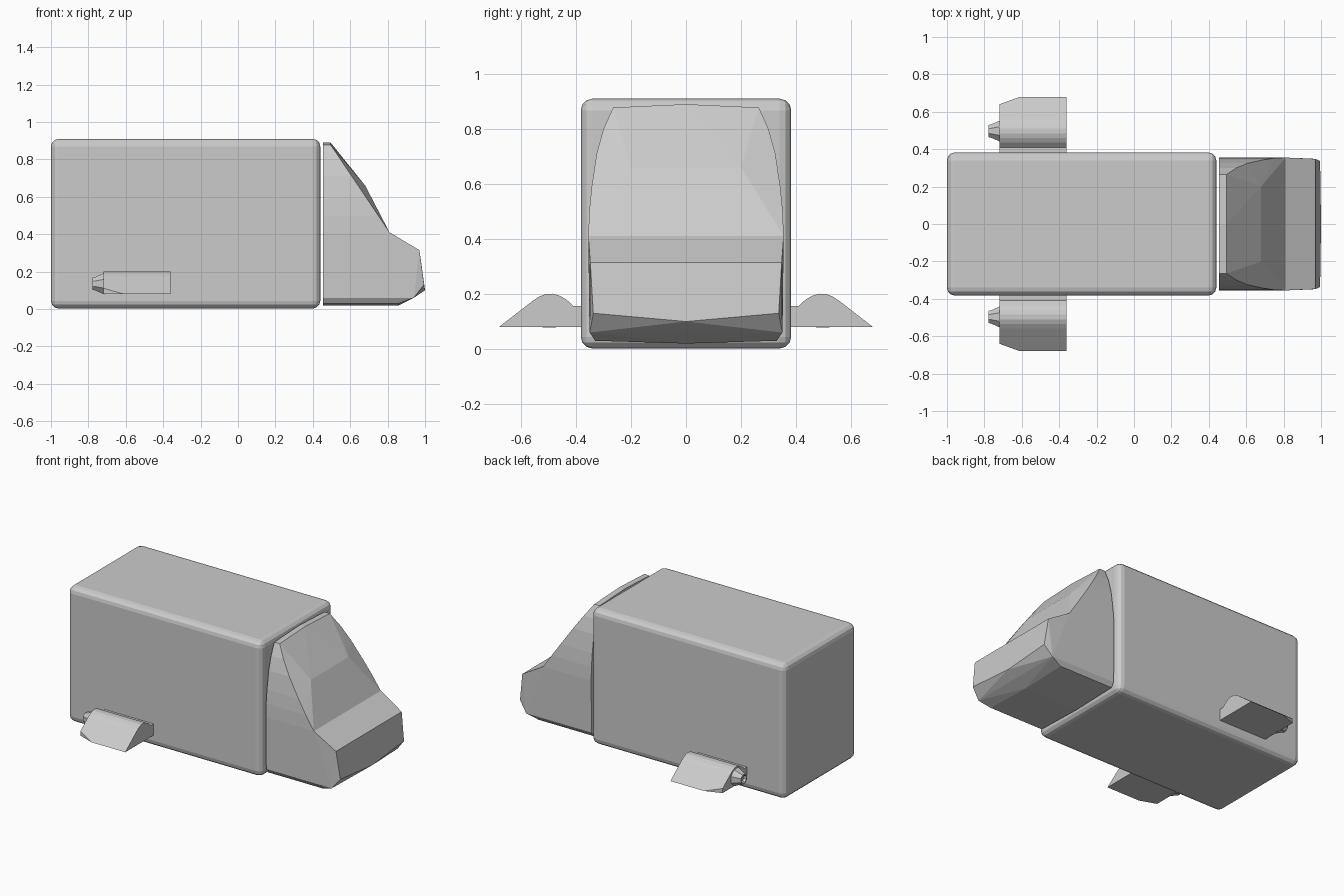
import bpy, bmesh, math
from mathutils import Vector

cube = bpy.data.objects.get("Cube")
if cube:
    bpy.data.objects.remove(cube, do_unlink=True)

grey = bpy.data.materials.new("light_grey")
grey.use_nodes = True
grey.diffuse_color = (0.6, 0.6, 0.6, 1)
grey.node_tree.nodes["Principled BSDF"].inputs["Base Color"].default_value = (0.6, 0.6, 0.6, 1)


def finish(name, bm):
    bmesh.ops.recalc_face_normals(bm, faces=bm.faces)
    mesh = bpy.data.meshes.new(name)
    bm.to_mesh(mesh)
    bm.free()
    mesh.materials.append(grey)
    obj = bpy.data.objects.new(name, mesh)
    bpy.context.collection.objects.link(obj)
    return obj


def add_hull(bm, points):
    """Convex solid around points, mirrored over the centre line."""
    verts = [bm.verts.new((x, s * y, z)) for x, y, z in points for s in ((1, -1) if y else (1,))]
    res = bmesh.ops.convex_hull(bm, input=verts)
    spare = {v for v in res["geom_interior"] if isinstance(v, bmesh.types.BMVert)}
    bmesh.ops.delete(bm, geom=list(spare), context='VERTS')


# Cargo box with rounded edges
bm = bmesh.new()
bmesh.ops.create_cube(bm, size=1)
bmesh.ops.scale(bm, vec=(1.44, 0.765, 0.908), verts=bm.verts)
bmesh.ops.translate(bm, vec=(-0.28, 0, 0.456), verts=bm.verts)
bmesh.ops.bevel(bm, geom=bm.edges[:], offset=0.042, segments=3, profile=0.5, affect='EDGES')
finish("cargo_box", bm)

# Cab: upper windscreen section and lower bonnet section
BACK, WAIST = 0.455, 0.41
bm = bmesh.new()
upper = [(BACK, 0, 0.89), (0.495, 0, 0.89), (0.68, 0.2, 0.66)]
for y, z in [(0.355, WAIST), (0.352, 0.5), (0.343, 0.59), (0.325, 0.71), (0.3, 0.8), (0.265, 0.878)]:
    front = 0.495 + (0.878 - z) / (0.878 - WAIST) * 0.315
    upper += [(BACK, y, z), (front, y, z)]
add_hull(bm, upper)

lower = [(BACK, 0.355, WAIST), (0.81, 0.355, WAIST), (BACK, 0.352, 0.13), (BACK, 0.35, 0.06),
         (BACK, 0.33, 0.03), (BACK, 0, 0.02), (0.97, 0.348, 0.315), (0.995, 0.337, 0.13),
         (1.0, 0, 0.1), (0.94, 0.35, 0.06), (0.86, 0.33, 0.03), (0.86, 0, 0.02)]
add_hull(bm, lower)
# Remove the inner wall where both sections meet
inner = [f for f in bm.faces if all(abs(v.co.z - WAIST) < 0.001 for v in f.verts)]
bmesh.ops.delete(bm, geom=inner, context='FACES')
bmesh.ops.remove_doubles(bm, verts=bm.verts, dist=0.001)
bmesh.ops.dissolve_limit(bm, angle_limit=math.radians(1), verts=bm.verts, edges=bm.edges)
finish("cab", bm)

# Side pods: extruded fin profile with a clipped rear corner
FIN = [(0.375, 0.08), (0.375, 0.157), (0.41, 0.157), (0.435, 0.18), (0.46, 0.194), (0.485, 0.201),
       (0.51, 0.2), (0.535, 0.19), (0.56, 0.173), (0.68, 0.08)]


def side_pod(name, side):
    bm = bmesh.new()
    face = bm.faces.new([bm.verts.new((-0.72, y, z)) for y, z in FIN])
    out = bmesh.ops.extrude_face_region(bm, geom=[face])["geom"]
    bmesh.ops.translate(bm, vec=(0.36, 0, 0), verts=[v for v in out if isinstance(v, bmesh.types.BMVert)])
    cut = bmesh.ops.bisect_plane(bm, geom=bm.verts[:] + bm.edges[:] + bm.faces[:],
                                 plane_co=(-0.61, 0.68, 0), plane_no=Vector((-0.04, 0.11, 0)), clear_outer=True)
    bmesh.ops.holes_fill(bm, edges=[e for e in bm.edges if e.is_boundary])
    bmesh.ops.scale(bm, vec=(1, side, 1), verts=bm.verts)
    finish(name, bm)


def nozzle(name, side):
    """Tapered eight-sided outlet with a small recessed end."""
    bm = bmesh.new()
    rings = []
    for x, r in [(-0.715, 0.062), (-0.765, 0.038), (-0.778, 0.035), (-0.778, 0.026), (-0.76, 0.024)]:
        rings.append([bm.verts.new((x, side * (0.497 + r * math.cos(a)), 0.135 + r * math.sin(a)))
                      for a in [math.pi * (i + 0.5) / 4 for i in range(8)]])
    for a, b in zip(rings, rings[1:]):
        for i in range(8):
            j = (i + 1) % 8
            bm.faces.new((a[i], a[j], b[j], b[i]))
    bm.faces.new(rings[0])
    bm.faces.new(rings[-1])
    finish(name, bm)


for label, side in (("left", 1), ("right", -1)):
    side_pod(label + "_side_pod", side)
    nozzle(label + "_nozzle", side)
